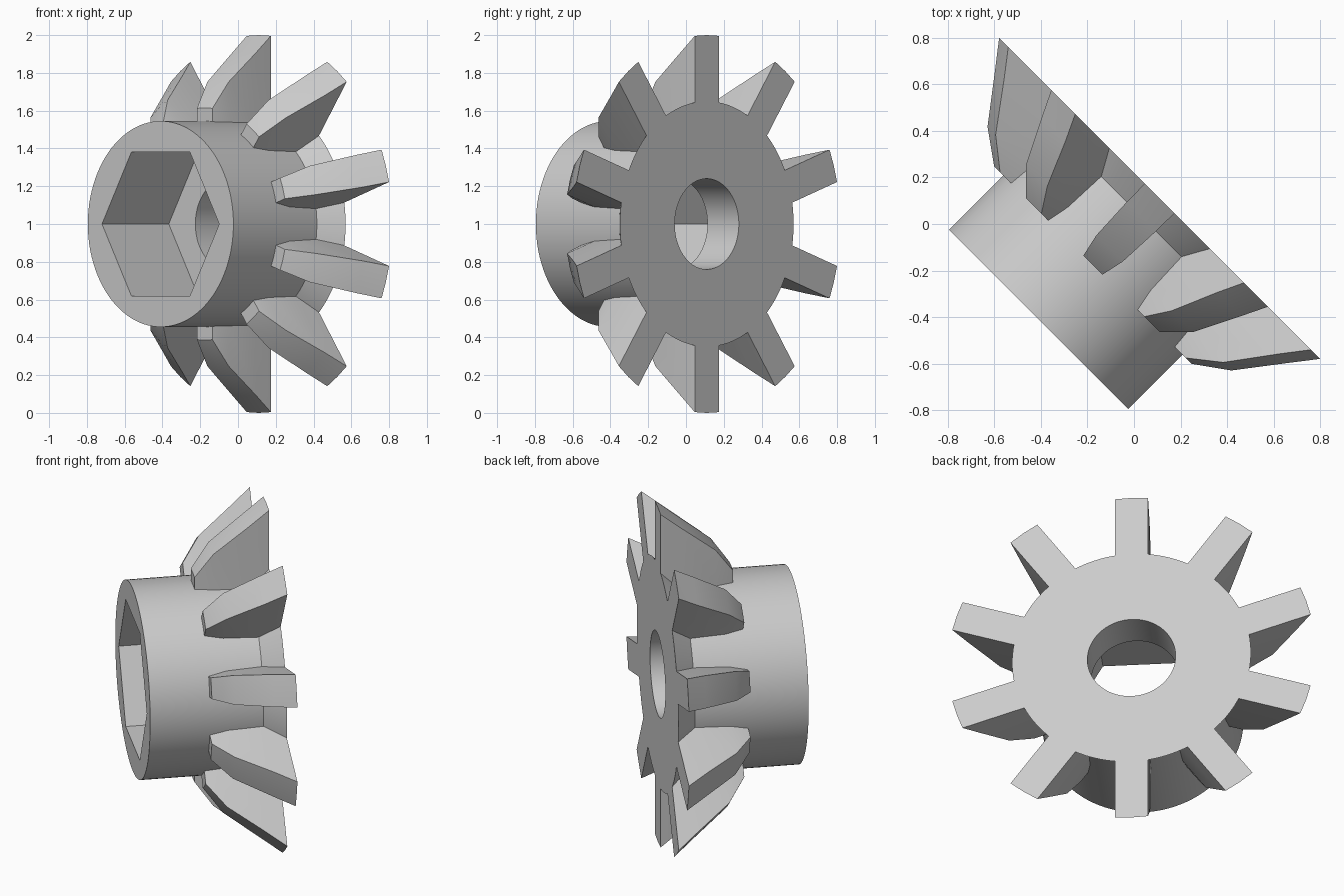
import bpy, bmesh, math
from mathutils import Matrix, Vector

cube = bpy.data.objects.get("Cube")
if cube:
    bpy.data.objects.remove(cube, do_unlink=True)

steel = bpy.data.materials.new("light grey metal")
steel.use_nodes = True
grey = (0.6, 0.6, 0.6, 1)
steel.diffuse_color = grey
steel.node_tree.nodes["Principled BSDF"].inputs["Base Color"].default_value = grey

# Gear frame: local z runs along the shaft from the big flat face to the hub end
s = math.sqrt(0.5)
frame = Matrix(((s, 0, -s, 0.11), (-s, 0, -s, 0.11), (0, 1, 0, 1), (0, 0, 0, 1)))


def finish(bm, name, angle):
    bmesh.ops.recalc_face_normals(bm, faces=bm.faces[:])
    bm.transform(frame)
    mesh = bpy.data.meshes.new(name)
    bm.to_mesh(mesh)
    bm.free()
    mesh.materials.append(steel)
    obj = bpy.data.objects.new(name, mesh)
    bpy.context.collection.objects.link(obj)
    bpy.ops.object.select_all(action='DESELECT')
    obj.select_set(True)
    bpy.context.view_layer.objects.active = obj
    bpy.ops.object.shade_smooth_by_angle(angle=math.radians(angle))
    return obj


def bridge(bm, ring_a, ring_b):
    n = len(ring_a)
    for i in range(n):
        j = (i + 1) % n
        bm.faces.new((ring_a[i], ring_a[j], ring_b[j], ring_b[i]))


# Gear body: closed lathe with a round bore and a hexagonal pocket
SEGMENTS = 96


def ring(bm, height, radius, hexagon=False):
    verts = []
    for i in range(SEGMENTS):
        t = math.tau * i / SEGMENTS
        r = radius
        if hexagon:  # radius is the distance to a flat; corners point sideways
            r /= math.cos(t % (math.pi / 3) - math.pi / 6)
        verts.append(bm.verts.new((r * math.cos(t), r * math.sin(t), height)))
    return verts


bm = bmesh.new()
profile = [(0, 0.24, False), (0, 0.65, False), (0.11, 0.545, False),
           (0.735, 0.545, False), (0.735, 0.38, True),
           (0.235, 0.38, True), (0.235, 0.24, False)]
rings = [ring(bm, *p) for p in profile]
for k, r in enumerate(rings):
    bridge(bm, r, rings[(k + 1) % len(rings)])
finish(bm, "gear_body", 25)

# Teeth: sections of (height, inner radius, outer radius, half width)
sections = [(0, 0.64, 1.0, 0.09), (0.11, 0.53, 0.911, 0.089),
            (0.305, 0.53, 0.757, 0.08), (0.405, 0.53, 0.615, 0.058)]


def add_tooth(bm, turn):
    loops = []
    for h, inner, outer, w in sections:
        edge = math.sqrt(outer ** 2 - w ** 2)
        outline = [(-w, inner), (w, inner), (w, edge), (0, outer), (-w, edge)]
        loops.append([bm.verts.new(turn @ Vector((x, y, h))) for x, y in outline])
    for a, b in zip(loops, loops[1:]):
        bridge(bm, a, b)
    bm.faces.new(loops[0])
    bm.faces.new(loops[-1])


bm = bmesh.new()
for i in range(10):
    add_tooth(bm, Matrix.Rotation(math.tau * i / 10, 3, 'Z'))
finish(bm, "gear_teeth", 25)
